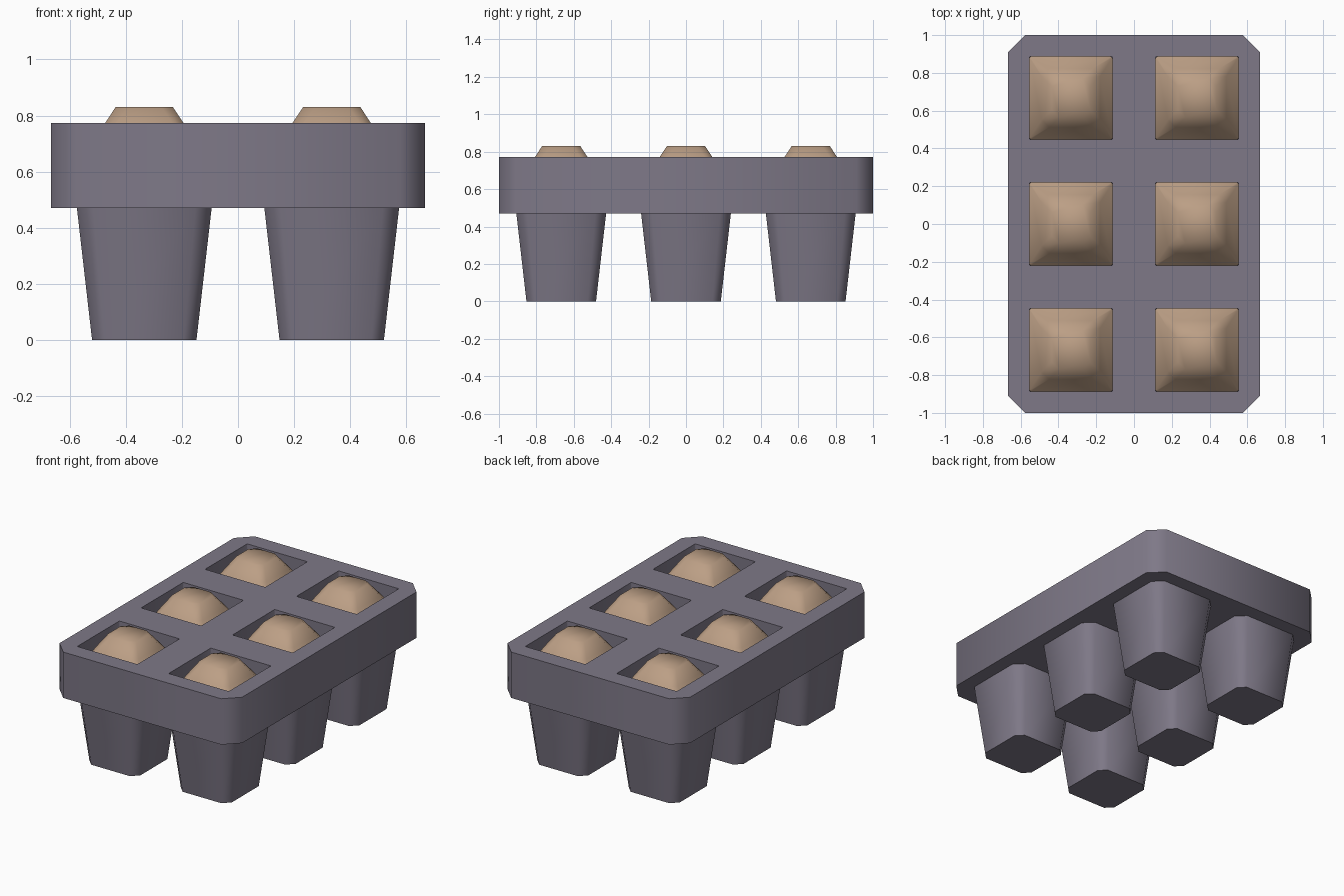
import bpy
import bmesh
import math

if "Cube" in bpy.data.objects:
    bpy.data.objects.remove(bpy.data.objects["Cube"], do_unlink=True)


def material(name, colour):
    mat = bpy.data.materials.new(name)
    mat.use_nodes = True
    mat.diffuse_color = (*colour, 1)
    mat.node_tree.nodes["Principled BSDF"].inputs["Base Color"].default_value = (*colour, 1)
    return mat


PLASTIC = material("grey plastic", (0.21, 0.19, 0.245))
SOIL = material("tan soil", (0.50, 0.345, 0.235))


def ring(bm, hx, hy, cut, z, cx, cy):
    """Rectangle with cut corners, counter-clockwise."""
    corners = [(hx, hy - cut), (hx - cut, hy), (cut - hx, hy), (-hx, hy - cut),
               (-hx, cut - hy), (cut - hx, -hy), (hx - cut, -hy), (hx, cut - hy)]
    return [bm.verts.new((cx + x, cy + y, z)) for x, y in corners]


def loft(name, sections, centres, mat, bottom=True, top=True):
    """Stack cut-corner sections (hx, hy, cut, z) at each centre."""
    bm = bmesh.new()
    for cx, cy in centres:
        rings = [ring(bm, *s, cx, cy) for s in sections]
        for low, high in zip(rings, rings[1:]):
            for i in range(8):
                j = (i + 1) % 8
                bm.faces.new((low[i], low[j], high[j], high[i]))
        if bottom:
            bm.faces.new(rings[0][::-1])
        if top:
            bm.faces.new(rings[-1])
    mesh = bpy.data.meshes.new(name)
    bm.to_mesh(mesh)
    bm.free()
    obj = bpy.data.objects.new(name, mesh)
    bpy.context.collection.objects.link(obj)
    mesh.materials.append(mat)
    return obj


def smooth(obj, degrees):
    bpy.ops.object.select_all(action='DESELECT')
    obj.select_set(True)
    bpy.context.view_layer.objects.active = obj
    bpy.ops.object.shade_smooth_by_angle(angle=math.radians(degrees))


cells = [(x, y) for x in (-0.334, 0.334) for y in (-0.667, 0, 0.667)]

# Tray block with six square wells cut into its top
tray = loft("tray", [(0.667, 1, 0.09, 0.47), (0.667, 1, 0.09, 0.773)], [(0, 0)], PLASTIC)
cutter = loft("well_cutter", [(0.22, 0.22, 0.004, 0.6), (0.22, 0.22, 0.004, 0.9)], cells, PLASTIC)
cutter.hide_render = True
cut = tray.modifiers.new("wells", 'BOOLEAN')
cut.operation = 'DIFFERENCE'
cut.solver = 'EXACT'
cut.object = cutter
bpy.context.view_layer.objects.active = tray
bpy.ops.object.modifier_apply(modifier=cut.name)
bpy.data.objects.remove(cutter, do_unlink=True)
smooth(tray, 50)

# Tapered pots below and soil mounds in the wells
row_names = ("front", "middle", "back")
for n, cell in enumerate(cells):
    place = row_names[n % 3] + ("_right" if cell[0] < 0 else "_left")
    pot = loft("pot_" + place,
               [(0.186, 0.186, 0.045, 0), (0.24, 0.24, 0.058, 0.47)],
               [cell], PLASTIC, top=False)
    smooth(pot, 50)
    mound = loft("soil_" + place,
                 [(0.219, 0.219, 0.006, 0.63), (0.155, 0.155, 0.04, 0.75),
                  (0.102, 0.102, 0.04, 0.83)],
                 [cell], SOIL, bottom=False)
    smooth(mound, 80)
